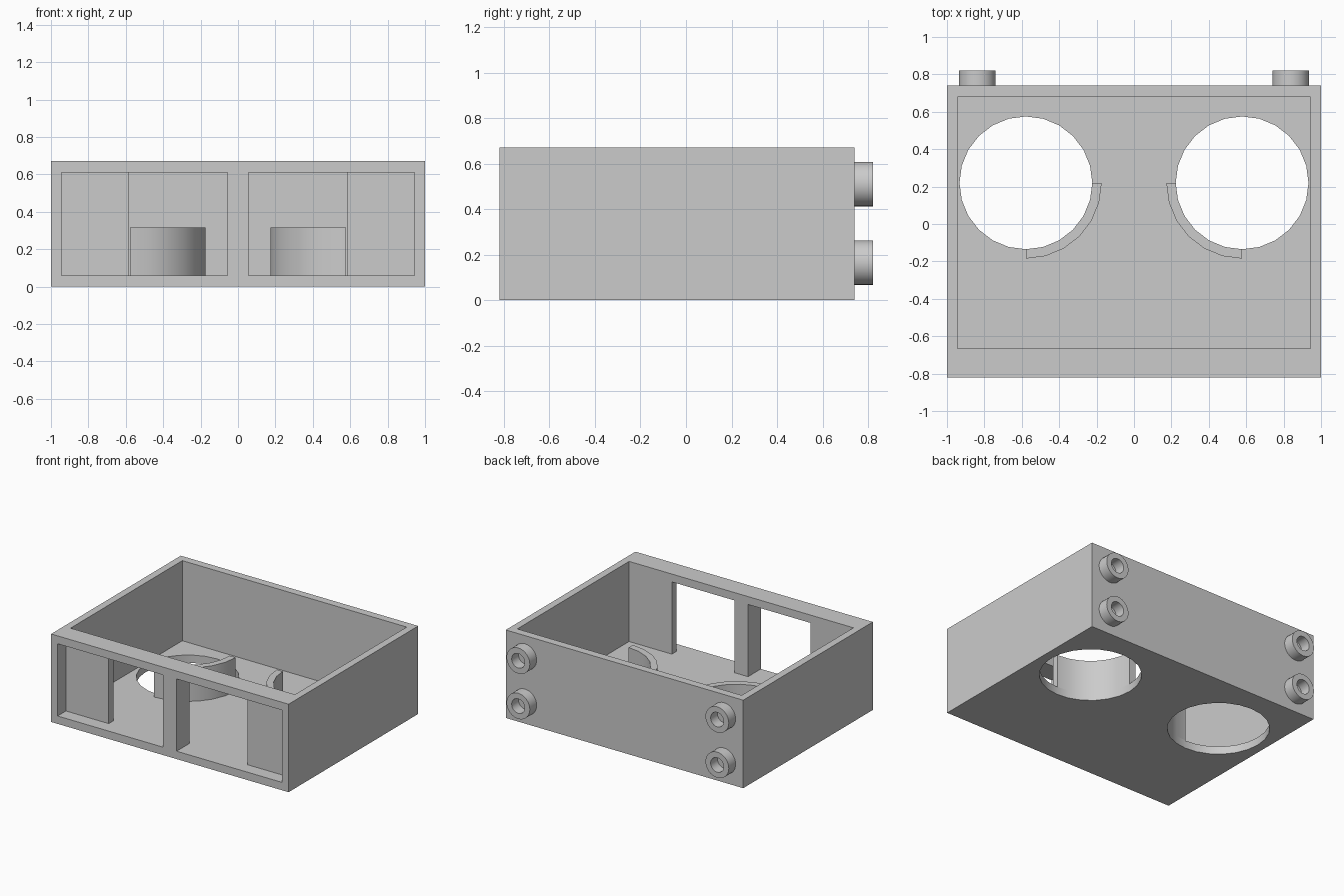
import bpy, bmesh, math
from mathutils import Matrix, Vector

cube = bpy.data.objects.get("Cube")
if cube:
    bpy.data.objects.remove(cube, do_unlink=True)

GREY = (0.6, 0.6, 0.6, 1)
mat = bpy.data.materials.new("plain grey")
mat.use_nodes = True
mat.diffuse_color = GREY
mat.node_tree.nodes["Principled BSDF"].inputs["Base Color"].default_value = GREY

WIDTH, FRONT, BACK, HEIGHT, FLOOR = 1.0, -0.82, 0.74, 0.67, 0.06
INNER_X, INNER_FRONT, INNER_BACK = 0.945, -0.665, 0.68
HOLE_X, HOLE_Y, HOLE_R = 0.578, 0.22, 0.355


def finish(name, bm):
    bmesh.ops.recalc_face_normals(bm, faces=bm.faces)
    mesh = bpy.data.meshes.new(name)
    bm.to_mesh(mesh)
    bm.free()
    obj = bpy.data.objects.new(name, mesh)
    bpy.context.collection.objects.link(obj)
    mesh.materials.append(mat)
    return obj


def box(name, low, high):
    low, high = Vector(low), Vector(high)
    bm = bmesh.new()
    bmesh.ops.create_cube(bm, size=1, matrix=Matrix.Translation((low + high) / 2)
                          @ Matrix.Diagonal((*(high - low), 1)))
    return finish(name, bm)


def cylinder(name, center, radius, depth, sides, along_y=False):
    turn = Matrix.Rotation(math.pi / 2 if along_y else 0, 4, "X")
    bm = bmesh.new()
    bmesh.ops.create_cone(bm, cap_ends=True, segments=sides, radius1=radius, radius2=radius,
                          depth=depth, matrix=Matrix.Translation(center) @ turn)
    return finish(name, bm)


def select(obj):
    bpy.ops.object.select_all(action="DESELECT")
    obj.select_set(True)
    bpy.context.view_layer.objects.active = obj


def cut(obj, cutter):
    select(obj)
    mod = obj.modifiers.new("cut", "BOOLEAN")
    mod.operation, mod.solver, mod.object = "DIFFERENCE", "EXACT", cutter
    bpy.ops.object.modifier_apply(modifier=mod.name)
    bpy.data.objects.remove(cutter, do_unlink=True)


def smooth(obj):
    select(obj)
    bpy.ops.object.shade_smooth_by_angle(angle=math.radians(30))


def collar(name, side):
    """Quarter ring standing at the inner front edge of a floor hole."""
    bm = bmesh.new()
    steps = 6
    inner, outer = [], []
    for i in range(steps + 1):
        a = -math.pi / 2 + i * math.pi / 2 / steps
        for row, r in ((inner, HOLE_R), (outer, HOLE_R + 0.05)):
            row.append(bm.verts.new((side * (HOLE_X - r * math.cos(a)),
                                     HOLE_Y + r * math.sin(a), FLOOR)))
    faces = [bm.faces.new((inner[i], outer[i], outer[i + 1], inner[i + 1]))
             for i in range(steps)]
    up = bmesh.ops.extrude_face_region(bm, geom=faces)["geom"]
    bmesh.ops.translate(bm, verts=[v for v in up if isinstance(v, bmesh.types.BMVert)],
                        vec=(0, 0, 0.255))
    return finish(name, bm)


# Open-topped case
case = box("case", (-WIDTH, FRONT, 0), (WIDTH, BACK, HEIGHT))
cut(case, box("cavity", (-INNER_X, INNER_FRONT, FLOOR), (INNER_X, INNER_BACK, 1)))

for side, label in ((-1, "right"), (1, "left")):
    # Shallow front recess, then a narrower opening through to the inside
    for outer_x, near, far in ((INNER_X, FRONT - 0.1, FRONT + 0.1),
                               (0.585, FRONT - 0.1, INNER_FRONT + 0.1)):
        xs = sorted((side * 0.057, side * outer_x))
        cut(case, box("window", (xs[0], near, FLOOR), (xs[1], far, 0.61)))
    # Round floor hole with its collar
    cut(case, cylinder("hole", (side * HOLE_X, HOLE_Y, 0), HOLE_R, 0.4, 24))
    smooth(collar(label + "_collar", side))
    # Hollow bosses on the back
    for z, level in ((0.165, "lower"), (0.51, "upper")):
        boss = cylinder(f"{label}_{level}_boss", (side * 0.838, BACK + 0.04, z),
                        0.098, 0.084, 32, True)
        cut(boss, cylinder("bore", (side * 0.838, BACK + 0.04, z), 0.055, 0.2, 32, True))
        smooth(boss)
smooth(case)
